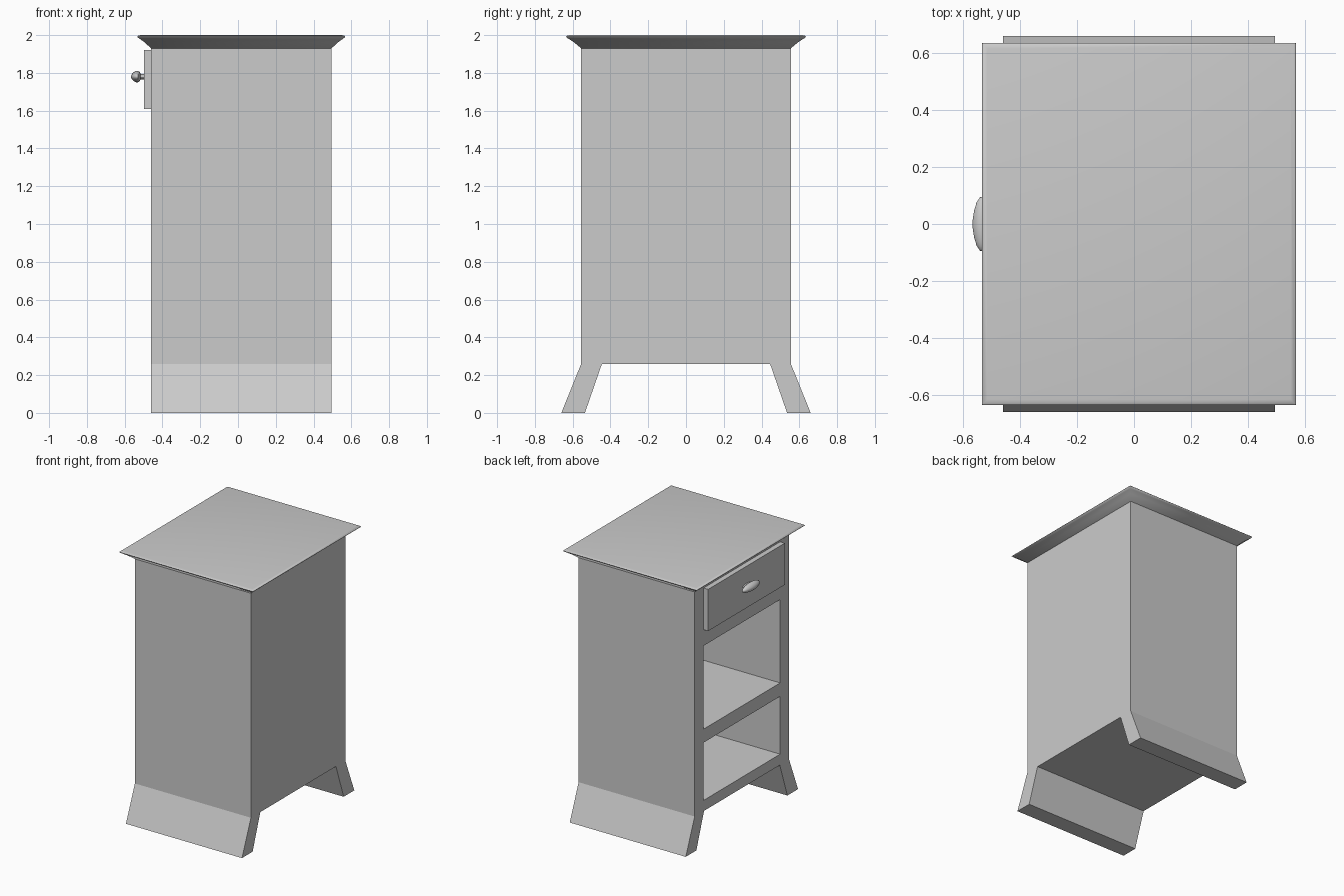
import bpy, bmesh, math

if "Cube" in bpy.data.objects:
    bpy.data.objects.remove(bpy.data.objects["Cube"])

X0, X1, HY = -0.46, 0.495, 0.555   # cabinet body limits


def finish(name, bm, smooth=None):
    bmesh.ops.recalc_face_normals(bm, faces=bm.faces[:])
    me = bpy.data.meshes.new(name)
    bm.to_mesh(me)
    bm.free()
    ob = bpy.data.objects.new(name, me)
    bpy.context.collection.objects.link(ob)
    if smooth:
        bpy.ops.object.select_all(action='DESELECT')
        ob.select_set(True)
        bpy.context.view_layer.objects.active = ob
        bpy.ops.object.shade_smooth_by_angle(angle=math.radians(smooth))
    return ob


def prism(name, outline, xa, xb):
    """Extrude a y-z outline along x."""
    bm = bmesh.new()
    face = bm.faces.new([bm.verts.new((xa, y, z)) for y, z in outline])
    ext = bmesh.ops.extrude_face_region(bm, geom=[face])
    verts = [v for v in ext['geom'] if isinstance(v, bmesh.types.BMVert)]
    bmesh.ops.translate(bm, verts=verts, vec=(xb - xa, 0, 0))
    return finish(name, bm)


def box(name, xa, xb, hy, za, zb):
    return prism(name, [(-hy, za), (hy, za), (hy, zb), (-hy, zb)], xa, xb)


def loft(name, rings, smooth):
    """Skin a list of point rings and cap both ends."""
    bm = bmesh.new()
    rows = [[bm.verts.new(p) for p in r] for r in rings]
    n = len(rows[0])
    for a, b in zip(rows, rows[1:]):
        for i in range(n):
            j = (i + 1) % n
            bm.faces.new((a[i], a[j], b[j], b[i]))
    bm.faces.new(rows[0])
    bm.faces.new(rows[-1])
    return finish(name, bm, smooth)


# Cabinet body with splayed full-depth legs in one outline
half = [(0.445, 0.26), (0.535, 0.0), (0.66, 0.0), (HY, 0.26), (HY, 1.93)]
outline = half + [(-y, z) for y, z in reversed(half)]
body = prism("cabinet_body", outline, X0, X1)

# Two open shelf compartments
for name, za, zb in (("lower_shelf", 0.34, 0.77), ("upper_shelf", 0.87, 1.49)):
    cutter = box(name + "_cutter", X0 - 0.1, 0.42, 0.45, za, zb)
    cutter.hide_render = True
    cutter.display_type = 'WIRE'
    mod = body.modifiers.new(name, 'BOOLEAN')
    mod.operation = 'DIFFERENCE'
    mod.solver = 'EXACT'
    mod.object = cutter
    bpy.context.view_layer.objects.active = body
    bpy.ops.object.modifier_apply(modifier=name)
    bpy.data.objects.remove(cutter, do_unlink=True)

# Flared tabletop with a softened rim
top_profile = [(0.0, 1.93), (0.035, 1.962), (0.06, 1.98), (0.07, 1.987),
               (0.073, 1.992), (0.068, 1.997), (0.055, 2.0)]
rings = []
for d, z in top_profile:
    e = d * 1.1
    rings.append([(X0 - d, -HY - e, z), (X1 + d, -HY - e, z),
                  (X1 + d, HY + e, z), (X0 - d, HY + e, z)])
loft("tabletop", rings, 50)

# Drawer front
box("drawer_front", -0.498, X0, 0.45, 1.61, 1.92)

# Oval drawer knob
knob_profile = [(-0.495, 0.014), (-0.515, 0.014), (-0.521, 0.025),
                (-0.529, 0.03), (-0.540, 0.0295), (-0.552, 0.024),
                (-0.561, 0.015), (-0.566, 0.005)]
rings = []
for x, r in knob_profile:
    rings.append([(x, 3.2 * r * math.cos(t), 1.78 + r * math.sin(t))
                  for t in (math.tau * i / 32 for i in range(32))])
loft("drawer_knob", rings, 50)
